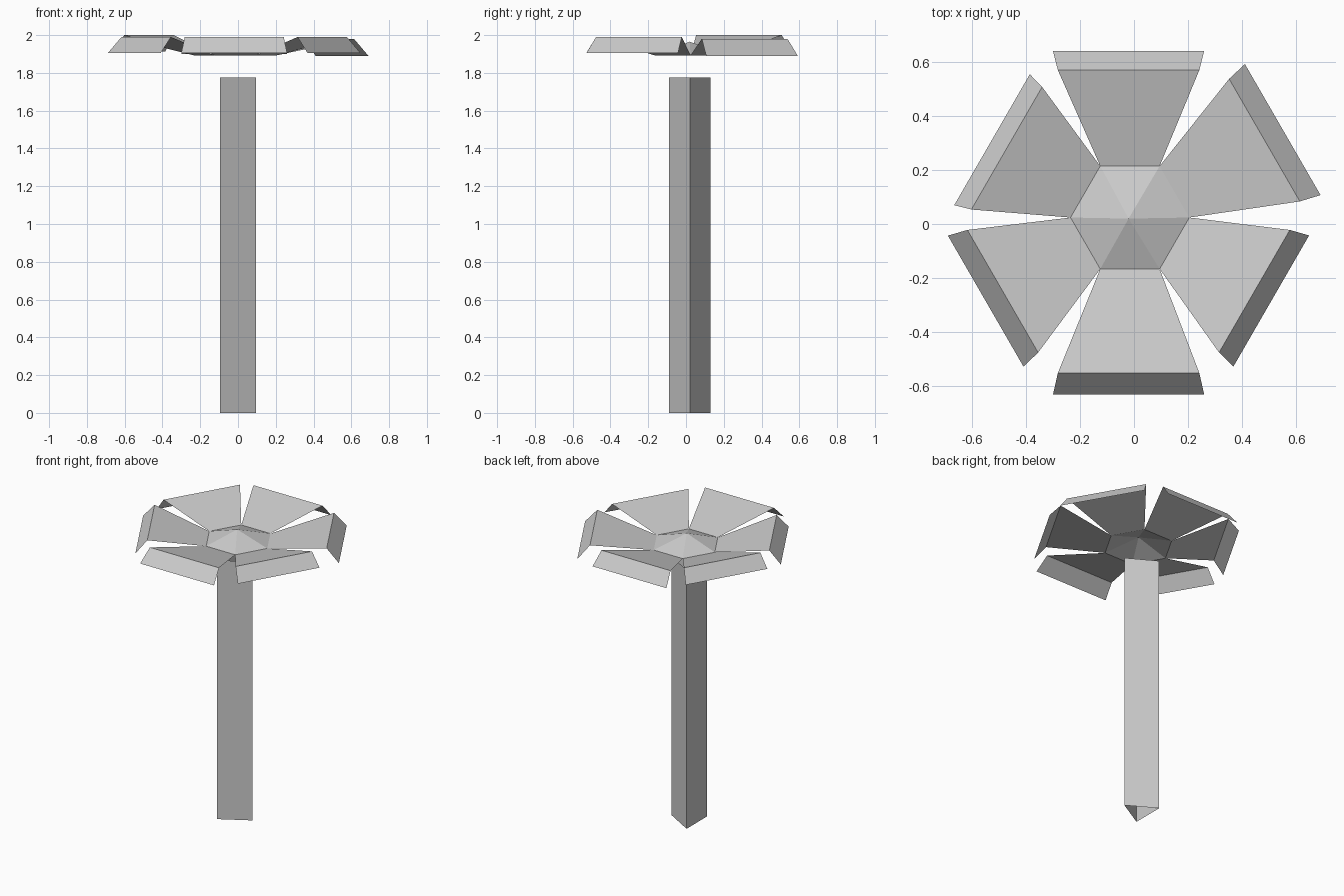
import bpy
from math import cos, sin, radians, pi
from mathutils import Vector

if "Cube" in bpy.data.objects:
    bpy.data.objects.remove(bpy.data.objects["Cube"])

CX, CY = -0.02, 0.02      # flower axis
HX, HY = -0.015, 0.024    # hexagon centre, slightly off axis
RIM_Z, RIM_R = 1.893, 0.22


def add_mesh(name, verts, faces):
    mesh = bpy.data.meshes.new(name)
    mesh.from_pydata(verts, [], faces)
    mesh.update()
    obj = bpy.data.objects.new(name, mesh)
    bpy.context.collection.objects.link(obj)
    return obj


def rim(i):
    a = radians(60 * i)
    return Vector((HX + RIM_R * cos(a), HY + RIM_R * sin(a), RIM_Z))


# Stem: open three-sided tube, one corner pointing to +x
bpy.ops.mesh.primitive_cylinder_add(
    vertices=3, radius=0.127, depth=1.775, end_fill_type='NOTHING',
    location=(-0.032, 0.02, 1.775 / 2), rotation=(0, 0, -pi / 2))
bpy.context.object.name = "stem"

# Flower centre: shallow six-sided cap
add_mesh("flower_centre",
         [rim(i) for i in range(6)] + [Vector((CX, CY, 1.965))],
         [(i, (i + 1) % 6, 6) for i in range(6)])

# Petals: rising blade plus folded-down tip
# (fold distance, tip distance, fold height, tip height), counter-clockwise from 30 degrees
petals = [
    (0.581, 0.659, 1.980, 1.890),
    (0.550, 0.621, 1.988, 1.900),
    (0.521, 0.584, 2.000, 1.912),
    (0.538, 0.611, 1.990, 1.905),
    (0.572, 0.652, 1.990, 1.905),
    (0.538, 0.610, 1.990, 1.905),
]
for i, (fold, tip, fold_z, tip_z) in enumerate(petals):
    a = radians(30 + 60 * i)
    out = Vector((cos(a), sin(a), 0))
    side = Vector((-sin(a), cos(a), 0))

    def pt(dist, half, z):
        return Vector((CX, CY, z)) + out * dist + side * half

    add_mesh(f"petal_{i + 1}",
             [rim(i), rim(i + 1),
              pt(fold, -0.262, fold_z), pt(fold, 0.262, fold_z),
              pt(tip, -0.28, tip_z), pt(tip, 0.28, tip_z)],
             [(0, 2, 3, 1), (2, 4, 5, 3)])
